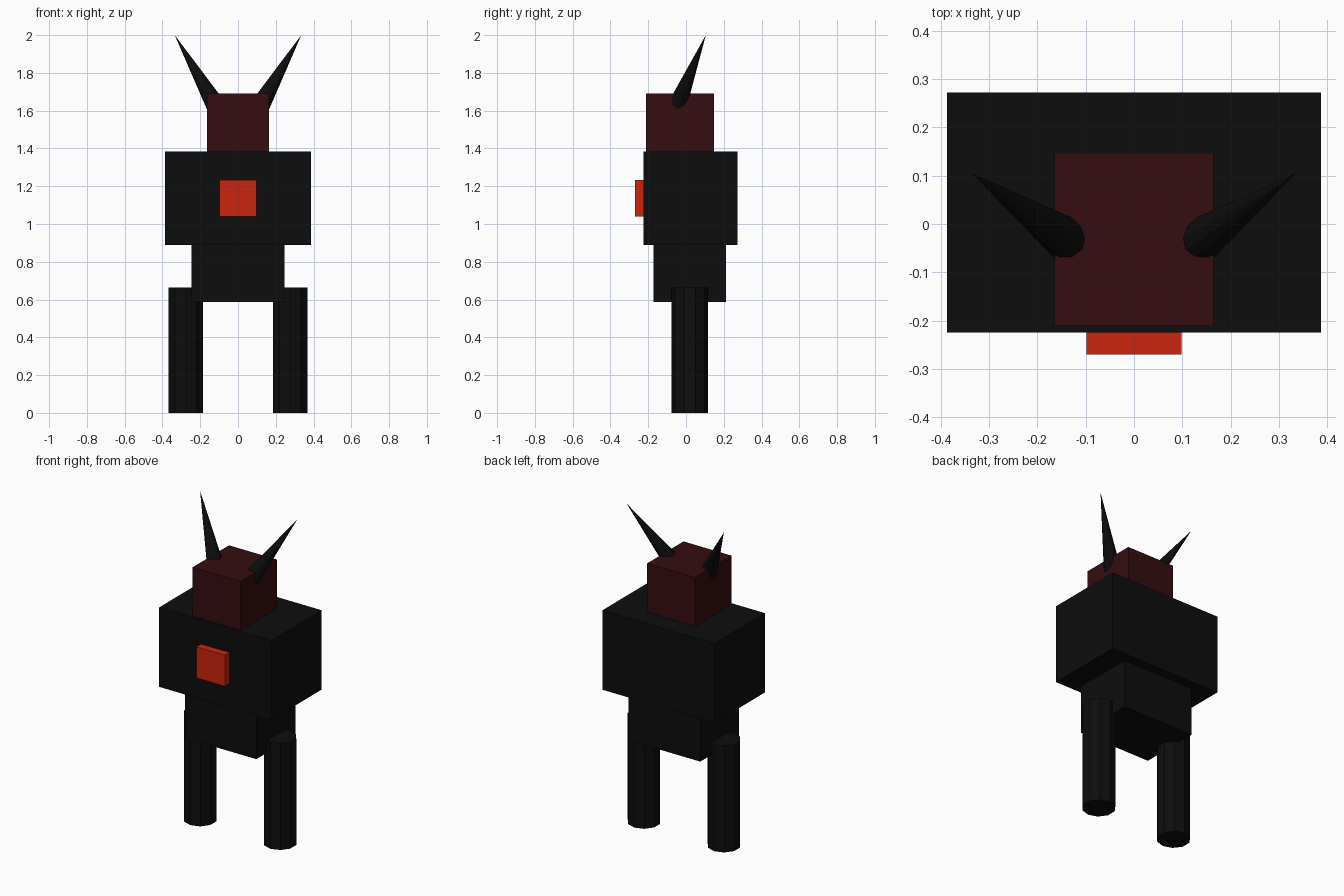
import bpy
from mathutils import Vector

default = bpy.data.objects.get("Cube")
if default:
    bpy.data.objects.remove(default, do_unlink=True)


def make_material(name, rgb):
    mat = bpy.data.materials.new(name)
    mat.use_nodes = True
    colour = (*rgb, 1.0)
    mat.diffuse_color = colour
    mat.node_tree.nodes["Principled BSDF"].inputs["Base Color"].default_value = colour
    return mat


black = make_material("black", (0.004, 0.004, 0.004))
dark_red = make_material("dark red", (0.035, 0.004, 0.005))
bright_red = make_material("bright red", (0.6, 0.018, 0.004))


def finish(name, mat):
    obj = bpy.context.object
    obj.name = name
    obj.data.materials.append(mat)
    return obj


def box(name, low, high, mat):
    low, high = Vector(low), Vector(high)
    bpy.ops.mesh.primitive_cube_add(size=1, location=(low + high) / 2)
    obj = finish(name, mat)
    obj.scale = high - low
    return obj


# Body blocks
box("waist", (-0.247, -0.172, 0.588), (0.247, 0.212, 0.89), black)
box("torso", (-0.387, -0.225, 0.89), (0.387, 0.272, 1.385), black)
box("head", (-0.165, -0.211, 1.385), (0.165, 0.147, 1.69), dark_red)
box("chest_core", (-0.098, -0.27, 1.04), (0.098, -0.215, 1.234), bright_red)

for side, sign in (("left", 1), ("right", -1)):
    # Ten-sided leg
    bpy.ops.mesh.primitive_cylinder_add(
        vertices=10, radius=0.096, depth=0.665, location=(sign * 0.276, 0.02, 0.3325))
    finish(side + "_leg", black)

    # Horn leaning outwards and back, its base sunk in the head
    tip = Vector((sign * 0.335, 0.105, 2.0))
    base = Vector((sign * 0.0975, -0.061, 1.592))
    axis = tip - base
    bpy.ops.mesh.primitive_cone_add(
        vertices=12, radius1=0.056, radius2=0, depth=axis.length,
        location=(tip + base) / 2, rotation=axis.to_track_quat("Z", "Y").to_euler())
    finish(side + "_horn", black)
